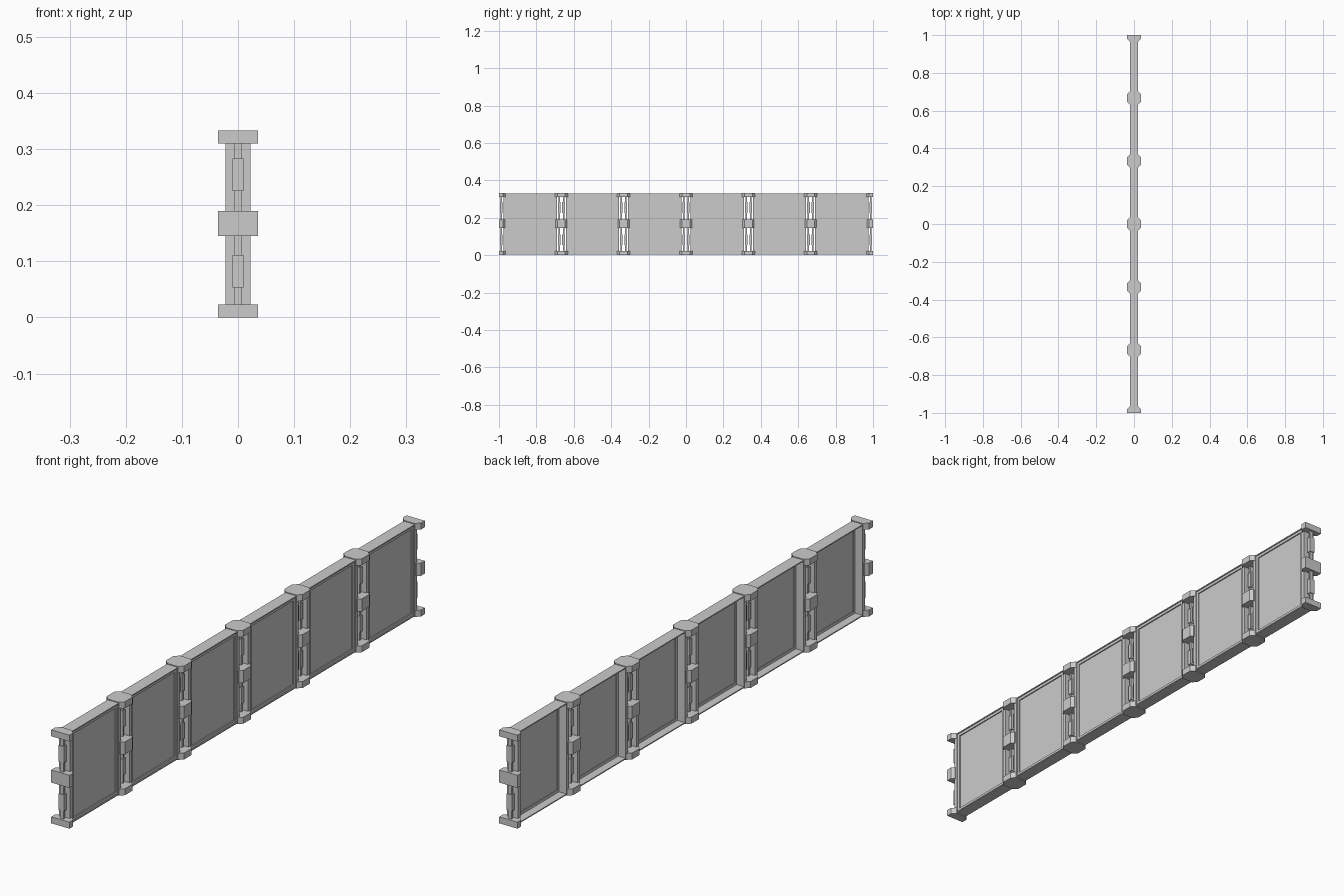
import bpy, bmesh

if "Cube" in bpy.data.objects:
    bpy.data.objects.remove(bpy.data.objects["Cube"])

grey = bpy.data.materials.new("light grey metal")
grey.use_nodes = True
colour = (0.6, 0.6, 0.6, 1)
grey.diffuse_color = colour
grey.node_tree.nodes["Principled BSDF"].inputs["Base Color"].default_value = colour

HEIGHT = 0.333
CAP = 0.023
HALF = 0.022      # half depth of the frame
POST = 0.036      # half length and half depth of a post
BAYS = 6
STEP = 2 / BAYS


def prism(name, outline, z0, z1):
    """Extrude an outline in x and y between two heights."""
    bm = bmesh.new()
    face = bm.faces.new([bm.verts.new((x, y, z0)) for x, y in outline])
    ext = bmesh.ops.extrude_face_region(bm, geom=[face])
    for v in ext["geom"]:
        if isinstance(v, bmesh.types.BMVert):
            v.co.z = z1
    bmesh.ops.recalc_face_normals(bm, faces=bm.faces)
    mesh = bpy.data.meshes.new(name)
    bm.to_mesh(mesh)
    bm.free()
    mesh.materials.append(grey)
    obj = bpy.data.objects.new(name, mesh)
    bpy.context.collection.objects.link(obj)


def box(name, x0, x1, y0, y1, z0, z1):
    prism(name, [(x0, y0), (x1, y0), (x1, y1), (x0, y1)], z0, z1)


def octagon(y, half_x, half_y, cut):
    """Chamfered rectangle, halved where it meets either end of the wall."""
    lo, hi = y - half_y, y + half_y
    a, b = half_x, half_x - cut
    if y < -0.99:
        return [(a, -1), (a, hi - cut), (b, hi), (-b, hi), (-a, hi - cut), (-a, -1)]
    if y > 0.99:
        return [(-a, 1), (-a, lo + cut), (-b, lo), (b, lo), (a, lo + cut), (a, 1)]
    return [(a, lo + cut), (a, hi - cut), (b, hi), (-b, hi),
            (-a, hi - cut), (-a, lo + cut), (-b, lo), (b, lo)]


# Posts: end caps and middle clamp
for i in range(BAYS + 1):
    y = -1 + i * STEP
    prism(f"post_foot_{i}", octagon(y, POST, POST, 0.015), 0, CAP)
    prism(f"post_cap_{i}", octagon(y, POST, POST, 0.015), HEIGHT - CAP, HEIGHT)
    prism(f"post_clamp_{i}", octagon(y, POST, 0.031, 0.01), 0.145, 0.19)

# Bays: uprights, thin rails and a bordered panel near the +x side
LIP = 0.003
for i in range(BAYS):
    start, end = -1 + i * STEP, -1 + (i + 1) * STEP
    y0, y1 = start + 0.038, end - 0.038
    for side, y, d in (("front", start, 1), ("back", end, -1)):
        a, b = sorted((y + d * 0.024, y + d * 0.038))
        box(f"upright_{side}_{i}", -HALF, HALF, a, b, LIP, HEIGHT - LIP)
        # Thin rod with two thicker sleeves, standing free of the upright
        mid = y + d * 0.012
        box(f"rod_{side}_{i}", -0.007, 0.007, mid - 0.004, mid + 0.004, CAP, HEIGHT - CAP)
        for n, z in enumerate((0.053, 0.225)):
            box(f"sleeve_{side}_{i}_{n}", -0.01, 0.01, mid - 0.007, mid + 0.007, z, z + 0.058)

    low, high, border = LIP + 0.004, HEIGHT - LIP - 0.004, 0.01
    box(f"bottom_rail_{i}", -HALF, HALF, y0, y1, LIP, low)
    box(f"top_rail_{i}", -HALF, HALF, y0, y1, high, HEIGHT - LIP)
    for name, a, b, z0, z1 in (
            ("border_bottom", y0, y1, low, low + border),
            ("border_top", y0, y1, high - border, high),
            ("border_front", y0, y0 + border, low + border, high - border),
            ("border_back", y1 - border, y1, low + border, high - border)):
        box(f"{name}_{i}", 0.007, 0.019, a, b, z0, z1)
    box(f"panel_{i}", 0.009, 0.015, y0 + border, y1 - border, low + border, high - border)
